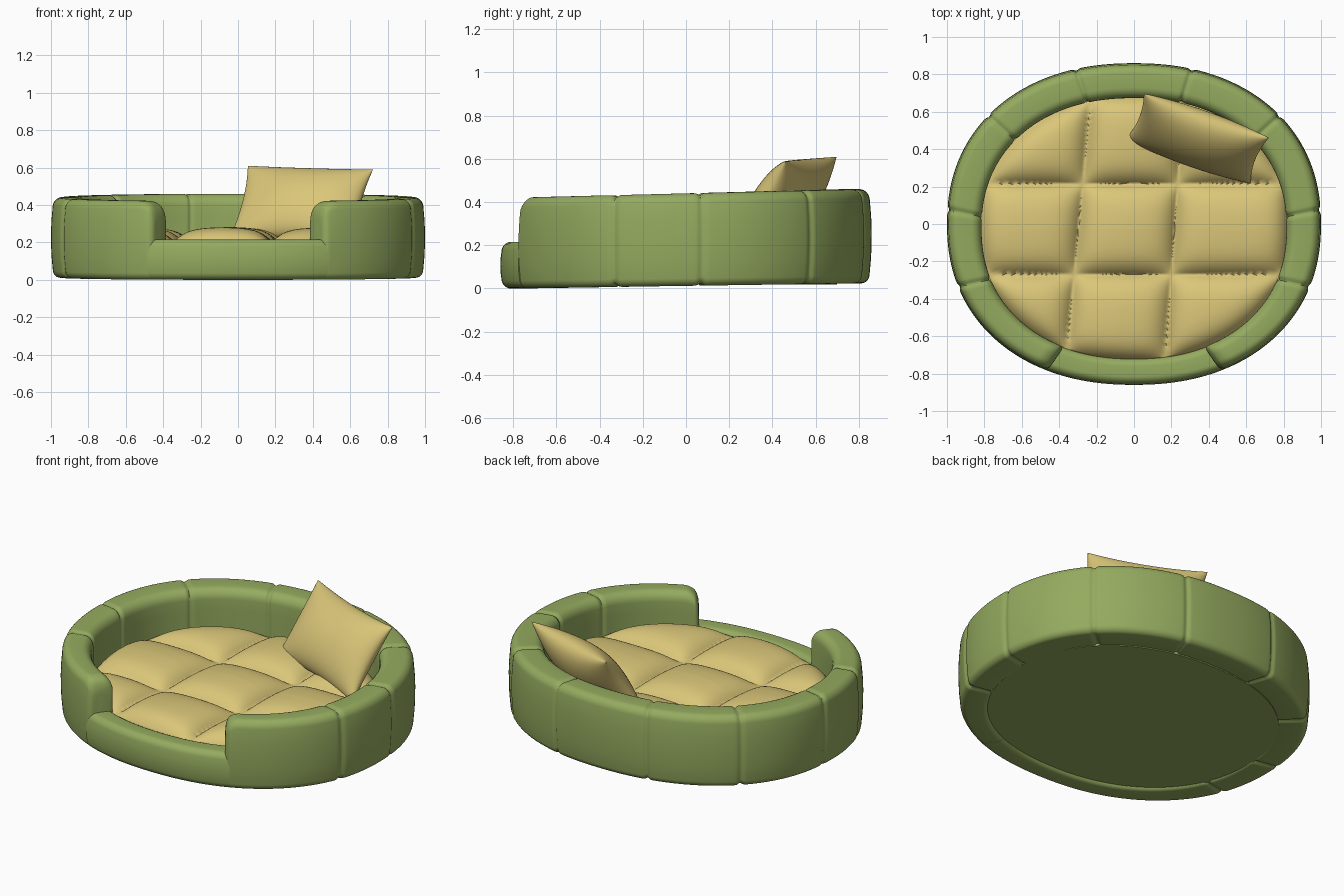
import bpy, bmesh, math
from mathutils import Vector

if "Cube" in bpy.data.objects:
    bpy.data.objects.remove(bpy.data.objects["Cube"])


def material(name, rgb):
    m = bpy.data.materials.new(name)
    m.diffuse_color = (*rgb, 1)
    m.use_nodes = True
    m.node_tree.nodes["Principled BSDF"].inputs["Base Color"].default_value = m.diffuse_color
    return m


GREEN = material("green fabric", (0.30, 0.405, 0.115))
YELLOW = material("yellow fabric", (0.70, 0.565, 0.19))


def finish(bm, name, mat, angle=50):
    bmesh.ops.recalc_face_normals(bm, faces=bm.faces)
    me = bpy.data.meshes.new(name)
    bm.to_mesh(me)
    bm.free()
    ob = bpy.data.objects.new(name, me)
    bpy.context.collection.objects.link(ob)
    me.materials.append(mat)
    bpy.ops.object.select_all(action='DESELECT')
    ob.select_set(True)
    bpy.context.view_layer.objects.active = ob
    bpy.ops.object.shade_smooth_by_angle(angle=math.radians(angle))
    return ob


def oval(t, a, b, cy=0.0, n=2.2):
    """Point on a squarish oval at polar angle t."""
    c, s = math.cos(t), math.sin(t)
    r = (abs(c / a) ** n + abs(s / b) ** n) ** (-1 / n)
    return Vector((r * c, r * s + cy, 0))


def outer(t):
    return oval(t, 1.0, 0.86)


def inner(t):
    return oval(t, 0.815, 0.695, -0.022)


def section(t, z0, z1, e, r_in, r_out, bulge):
    """Rounded cross-section of the wall at angle t, shrunk by e."""
    q, p = inner(t), outer(t)
    w = (p - q).length
    d = (p - q).normalized()
    pts = []
    corners = [(w - e, z0 + e, -1, 1, 0.035, -90), (w - e, z1 - e, -1, -1, r_out, 0),
               (e, z1 - e, 1, -1, r_in, 90), (e, z0 + e, 1, 1, 0.035, 180)]
    for x, z, sx, sz, r, a0 in corners:
        for i in range(7):
            a = math.radians(a0 + 15 * i)
            pts.append((x + sx * r + r * math.cos(a), z + sz * r + r * math.sin(a)))
        if a0 in (0, 180):
            continue
        # extra points up the side that follows this corner
        for k in (0.2, 0.4, 0.6, 0.8):
            lo, hi = (z0 + 0.05, z1 - 0.06)
            pts.append((x, lo + (hi - lo) * (k if a0 == -90 else 1 - k)))
    out = []
    for u, z in pts:
        k = 2 * (z - z0) / (z1 - z0) - 1
        u -= bulge * k * k * (u / w)
        v = q + d * u
        out.append((v.x, v.y, z))
    return out


def sweep(name, t0, t1, top, seams, round_end, r_in, r_out):
    """Wall piece from angle t0 to t1 with stitched grooves at the seams."""
    n = int((t1 - t0) / 0.011)
    ts = [t0 + (t1 - t0) * i / n for i in range(n + 1)]
    for k in (0.0015, 0.004, 0.007, 0.016, 0.028):
        ts += [t0 + k, t1 - k]
    ts.sort()
    bm = bmesh.new()
    rings = []
    for t in ts:
        y = outer(t).y / 0.86
        d = min(t - t0, t1 - t) * 0.9
        e = 0.010 * sum(math.exp(-((t - s) / 0.014) ** 2) for s in seams)
        z1 = top + 0.02 * y
        if round_end:
            if d < 0.03:
                e += 0.03 * (1 - math.sqrt(max(0, 1 - (1 - d / 0.03) ** 2)))
            if d < 0.09:
                z1 -= 0.07 * (1 - math.sqrt(max(0, 1 - (1 - d / 0.09) ** 2)))
        ring = section(t, 0.012 + 0.012 * y, z1, e, r_in, r_out, 0.015)
        rings.append([bm.verts.new(p) for p in ring])
    m = len(rings[0])
    for a, b in zip(rings, rings[1:]):
        for i in range(m):
            j = (i + 1) % m
            bm.faces.new((a[i], a[j], b[j], b[i]))
    bm.faces.new(rings[0])
    bm.faces.new(rings[-1])
    return finish(bm, name, GREEN)


# High padded wall, open at the front
rad = math.radians
half = [69.5, 36.6, 4.4, -19.6]
sweep("padded_wall", rad(-59.5), rad(239.5), 0.44,
      [rad(a) for a in half] + [rad(180 - a) for a in half], True, 0.06, 0.045)

# Low front bumper
sweep("front_bumper", rad(238), rad(302), 0.235, [], False, 0.05, 0.035)

# Disc-like parts: rings of points from the centre out, then down the side
def disc(name, mat, rings, segs, edge, height, z_low):
    bm = bmesh.new()
    c = Vector((0, -0.022, 0))
    mid = bm.verts.new((0, c.y, height(0, c.y, 1)))
    prev = None
    for k in range(1, rings + 2):
        f = min(k / rings, 1)
        row = []
        for i in range(segs):
            t = 2 * math.pi * i / segs
            rim = edge(t)
            p = c + (rim - c) * f
            z = z_low if k > rings else height(p.x, p.y, (rim - p).length)
            row.append(bm.verts.new((p.x, p.y, z)))
        for i in range(segs):
            j = (i + 1) % segs
            if prev:
                bm.faces.new((prev[i], row[i], row[j], prev[j]))
            else:
                bm.faces.new((mid, row[i], row[j]))
        prev = row
    bm.faces.new(prev)
    return finish(bm, name, mat, 60)


# Base panel under the bed
disc("base_panel", GREEN, 2, 96, lambda t: oval(t, 0.84, 0.72, -0.022),
     lambda x, y, d: 0.07, 0.018)


# Quilted mattress: nine puffs between slightly slanted seams
def quilt(x, y, d):
    dx = min(abs(x - (-0.285 + 0.095 * (y - 0.1))), abs(x - (0.225 + 0.07 * (y - 0.1))))
    dy = min(abs(y - 0.215), abs(y + 0.27))
    puff = 1.0
    for dist, soft in ((dx, 0.06), (dy, 0.06), (d, 0.05)):
        puff *= 1 - math.exp(-dist / soft)
    return 0.195 + 0.09 * puff


disc("quilted_mattress", YELLOW, 90, 256, lambda t: oval(t, 0.82, 0.70, -0.022), quilt, 0.05)

# Throw pillow leaning on the back right of the wall
U = Vector((0.65, -0.23, -0.02)).normalized()
V = Vector((0.10, 0.23, 0.37)).normalized()
V = (V - U * V.dot(U)).normalized()
N = U.cross(V)
centre = Vector((0.338, 0.457, 0.405))
bm = bmesh.new()
G = 40
for side in (1, -1):
    grid = []
    for i in range(G + 1):
        row = []
        for j in range(G + 1):
            u = math.sin(math.pi / 2 * (2 * i / G - 1))
            v = math.sin(math.pi / 2 * (2 * j / G - 1))
            h = 0.115 * ((1 - u * u) * (1 - v * v)) ** 0.5
            x = 0.355 * u * (1 - 0.07 * (1 - v * v))
            y = 0.235 * v * (1 - 0.07 * (1 - u * u))
            row.append(bm.verts.new(centre + U * x + V * y + N * (side * h)))
        grid.append(row)
    for i in range(G):
        for j in range(G):
            bm.faces.new((grid[i][j], grid[i + 1][j], grid[i + 1][j + 1], grid[i][j + 1]))
bmesh.ops.remove_doubles(bm, verts=bm.verts, dist=0.0003)
finish(bm, "throw_pillow", YELLOW, 70)
